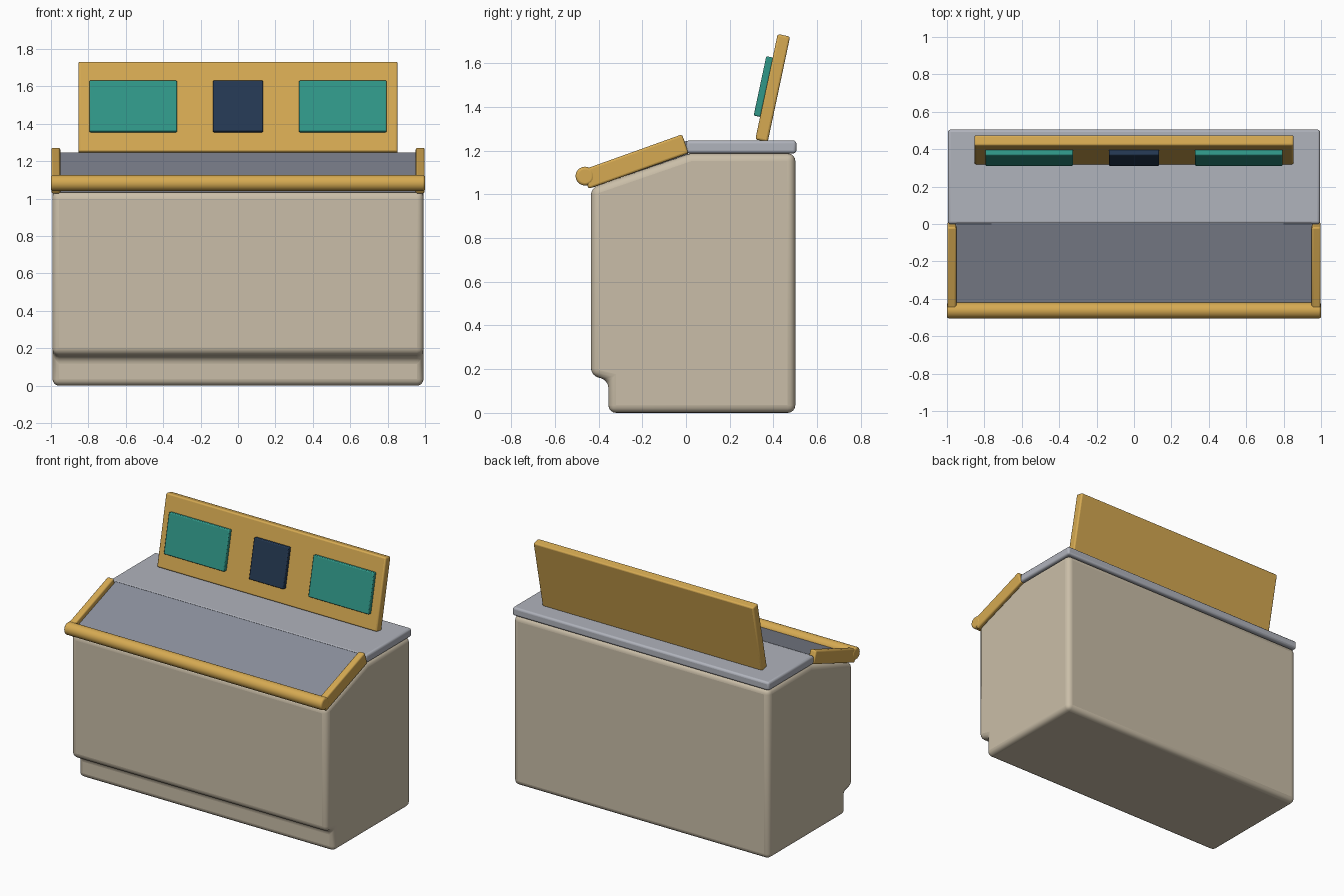
import bpy, bmesh, math
from mathutils import Matrix

cube = bpy.data.objects.get("Cube")
if cube:
    bpy.data.objects.remove(cube, do_unlink=True)


def material(name, srgb):
    rgb = [(c / 255 / 12.92) if c < 11 else ((c / 255 + 0.055) / 1.055) ** 2.4 for c in srgb]
    mat = bpy.data.materials.new(name)
    mat.use_nodes = True
    mat.diffuse_color = (*rgb, 1)
    bsdf = mat.node_tree.nodes["Principled BSDF"]
    bsdf.inputs["Base Color"].default_value = (*rgb, 1)
    bsdf.inputs["Roughness"].default_value = 0.6
    return mat


BEIGE = material("beige", (202, 190, 168))
YELLOW = material("golden yellow", (214, 170, 82))
LIGHT_GREY = material("light grey", (176, 179, 188))
DARK_GREY = material("slate grey", (138, 143, 156))
TEAL = material("teal", (48, 151, 136))
NAVY = material("navy", (36, 56, 82))


def finish(bm, name, mat, bevel, segments):
    bmesh.ops.recalc_face_normals(bm, faces=bm.faces)
    mesh = bpy.data.meshes.new(name)
    bm.to_mesh(mesh)
    bm.free()
    mesh.materials.append(mat)
    obj = bpy.data.objects.new(name, mesh)
    bpy.context.collection.objects.link(obj)
    mod = obj.modifiers.new("rounded_edges", 'BEVEL')
    mod.width = bevel
    mod.segments = segments
    mod.limit_method = 'ANGLE'
    mod.angle_limit = math.radians(30)
    bpy.ops.object.select_all(action='DESELECT')
    obj.select_set(True)
    bpy.context.view_layer.objects.active = obj
    bpy.ops.object.shade_smooth_by_angle(angle=math.radians(40))
    return obj


def extrude_profile(name, profile, x0, x1, mat, bevel=0.01, segments=2):
    """Sweep a (y, z) outline from x0 to x1."""
    bm = bmesh.new()
    face = bm.faces.new([bm.verts.new((x0, y, z)) for y, z in profile])
    swept = bmesh.ops.extrude_face_region(bm, geom=[face])
    verts = [g for g in swept["geom"] if isinstance(g, bmesh.types.BMVert)]
    bmesh.ops.translate(bm, verts=verts, vec=(x1 - x0, 0, 0))
    return finish(bm, name, mat, bevel, segments)


def tilted_profile(origin, angle, lo, hi):
    """Rectangle leaning back by an angle: lo and hi are (depth, height) corners."""
    c, s = math.cos(angle), math.sin(angle)
    corners = [(lo[0], lo[1]), (hi[0], lo[1]), (hi[0], hi[1]), (lo[0], hi[1])]
    return [(origin[0] + d * c + h * s, origin[1] - d * s + h * c) for d, h in corners]


# Cabinet with recessed plinth and sloping front top
extrude_profile("cabinet", [(-0.355, 0), (0.5, 0), (0.5, 1.187), (0.02, 1.187),
                            (-0.435, 1.03), (-0.435, 0.17), (-0.355, 0.15)],
                -0.992, 0.992, BEIGE, 0.035, 4)

# Flat worktop behind the sloping control panel
extrude_profile("worktop", [(0, 1.187), (0.505, 1.187), (0.505, 1.246), (0, 1.246)],
                -0.995, 0.995, LIGHT_GREY, 0.014, 3)
extrude_profile("sloped_panel", [(0.01, 1.18), (0.005, 1.245), (-0.45, 1.085), (-0.43, 1.03)],
                -0.955, 0.955, DARK_GREY, 0.006, 2)

# Side rails and round front rail
for side, x0, x1 in (("left", 0.95, 0.998), ("right", -0.998, -0.95)):
    extrude_profile(side + "_rail", [(-0.445, 1.025), (0.012, 1.188), (-0.018, 1.274), (-0.482, 1.108)],
                    x0, x1, YELLOW, 0.01, 3)
bm = bmesh.new()
bmesh.ops.create_cone(bm, cap_ends=True, segments=32, radius1=0.043, radius2=0.043, depth=2,
                      matrix=Matrix.Translation((0, -0.462, 1.083)) @ Matrix.Rotation(math.pi / 2, 4, 'Y'))
finish(bm, "front_rail", YELLOW, 0.012, 3)

# Leaning back board with three screens
BASE, LEAN = (0.317, 1.251), math.radians(12)
extrude_profile("back_board", tilted_profile(BASE, LEAN, (0, 0), (0.058, 0.493)),
                -0.853, 0.853, YELLOW, 0.01, 3)
for name, x0, x1, mat in (("left_screen", 0.326, 0.795, TEAL),
                          ("centre_screen", -0.134, 0.134, NAVY),
                          ("right_screen", -0.795, -0.326, TEAL)):
    extrude_profile(name, tilted_profile(BASE, LEAN, (-0.03, 0.105), (0.002, 0.383)),
                    x0, x1, mat, 0.006, 2)
